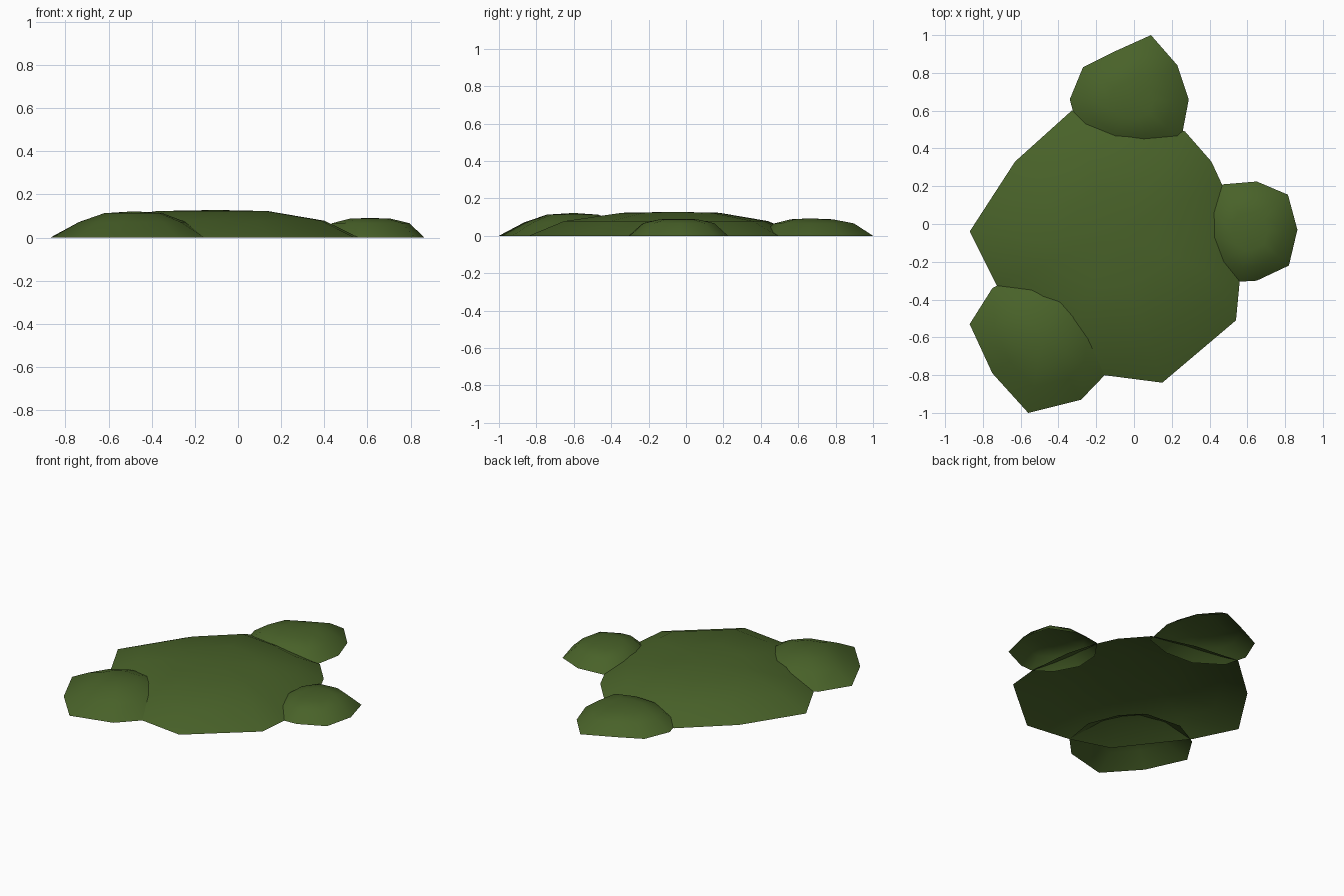
import bpy, bmesh, math
from mathutils import Vector

if "Cube" in bpy.data.objects:
    bpy.data.objects.remove(bpy.data.objects["Cube"])

moss = bpy.data.materials.new("moss green")
moss.diffuse_color = (0.066, 0.122, 0.022, 1)
moss.use_nodes = True
moss.node_tree.nodes["Principled BSDF"].inputs["Base Color"].default_value = moss.diffuse_color


def clump(name, outline, centre, rings, top):
    """Low open-bottomed dome: the rim outline shrinks towards the centre, ring by ring."""
    bm = bmesh.new()
    c = Vector((centre[0], centre[1], 0))
    loops = []
    for scale, z in [(1.0, 0.0)] + rings:
        loop = []
        for x, y in outline:
            p = c + (Vector((x, y, 0)) - c) * scale
            loop.append(bm.verts.new((p.x, p.y, z)))
        loops.append(loop)
    n = len(outline)
    for a, b in zip(loops, loops[1:]):
        for i in range(n):
            j = (i + 1) % n
            bm.faces.new((a[i], a[j], b[j], b[i]))
    tip = bm.verts.new((c.x, c.y, top))
    for i in range(n):
        bm.faces.new((loops[-1][i], loops[-1][(i + 1) % n], tip))
    for f in bm.faces:
        f.smooth = True
        if f.normal.z < 0:
            f.normal_flip()
    bm.normal_update()
    bmesh.ops.recalc_face_normals(bm, faces=bm.faces)
    if sum(f.normal.z for f in bm.faces) < 0:
        bmesh.ops.reverse_faces(bm, faces=bm.faces)
    mesh = bpy.data.meshes.new(name)
    bm.to_mesh(mesh)
    bm.free()
    mesh.materials.append(moss)
    obj = bpy.data.objects.new(name, mesh)
    bpy.context.collection.objects.link(obj)
    return obj


# Broad central mound (rims run counter-clockwise)
clump("main_clump",
      [(-0.87, -0.04), (-0.73, -0.32), (-0.42, -0.72), (-0.16, -0.80), (0.15, -0.84),
       (0.54, -0.51), (0.56, -0.30), (0.53, 0.0), (0.47, 0.20), (0.41, 0.33),
       (0.27, 0.49), (-0.02, 0.57), (-0.33, 0.60), (-0.63, 0.33)],
      (-0.1, -0.06), [(0.76, 0.078), (0.36, 0.123)], 0.128)

# Back clump
clump("back_clump",
      [(0.09, 1.0), (-0.11, 0.91), (-0.27, 0.83), (-0.34, 0.66), (-0.30, 0.51),
       (-0.13, 0.40), (0.07, 0.39), (0.25, 0.45), (0.29, 0.66), (0.23, 0.84)],
      (-0.01, 0.66), [(0.70, 0.066), (0.37, 0.088)], 0.093)

# Right clump
clump("right_clump",
      [(0.865, -0.03), (0.815, 0.155), (0.65, 0.225), (0.47, 0.21), (0.38, 0.08),
       (0.37, -0.08), (0.45, -0.23), (0.56, -0.305), (0.65, -0.30), (0.82, -0.22)],
      (0.61, -0.04), [(0.72, 0.067), (0.38, 0.088)], 0.091)

# Front left clump
clump("front_left_clump",
      [(-0.87, -0.53), (-0.75, -0.79), (-0.56, -1.0), (-0.28, -0.93), (-0.155, -0.80),
       (-0.12, -0.58), (-0.19, -0.40), (-0.32, -0.26), (-0.57, -0.24), (-0.75, -0.34)],
      (-0.48, -0.60), [(0.66, 0.072), (0.36, 0.113)], 0.122)
